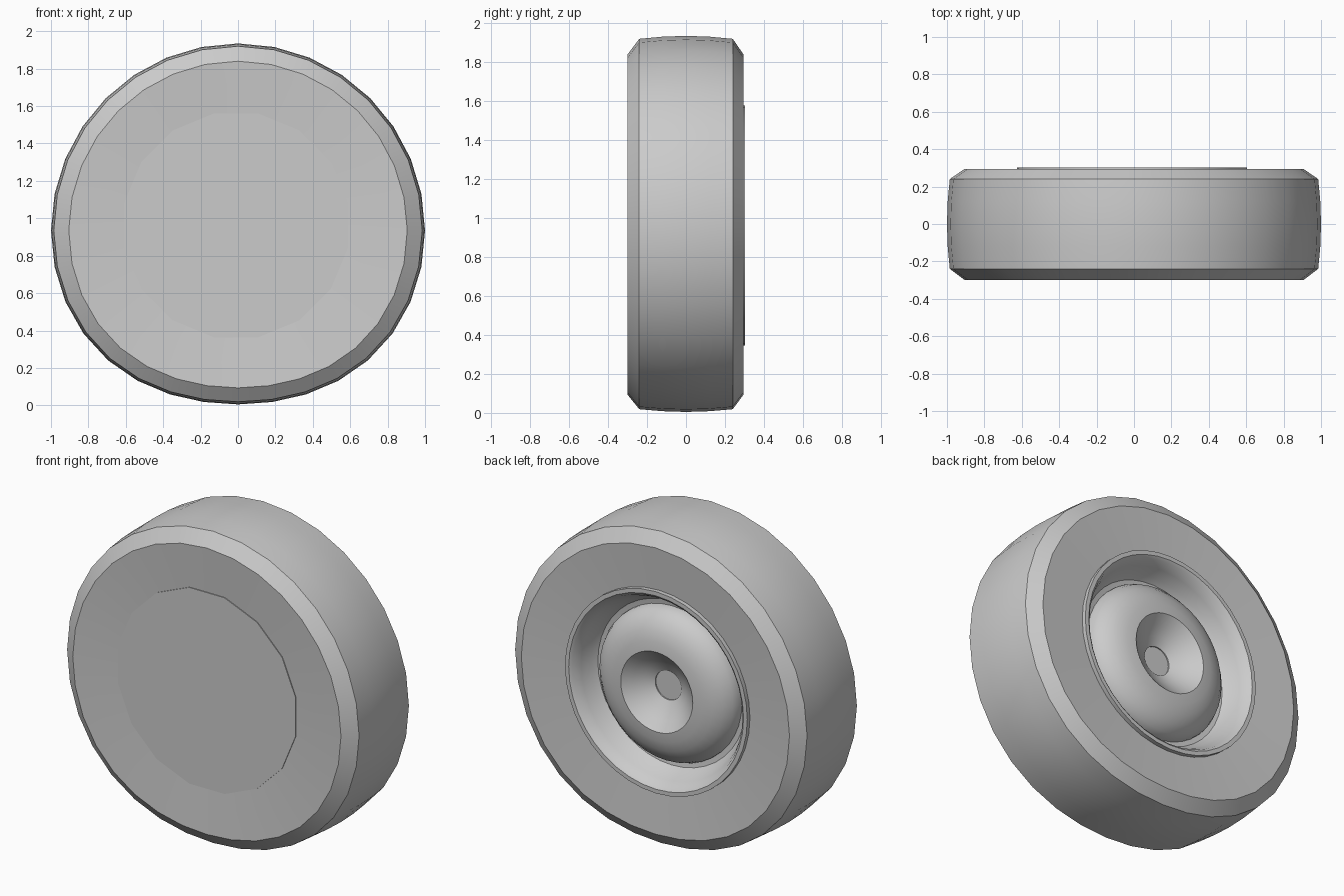
import bpy
import bmesh
from math import sin, cos, pi, radians

cube = bpy.data.objects.get("Cube")
if cube:
    bpy.data.objects.remove(cube, do_unlink=True)

grey = bpy.data.materials.new("plain grey")
grey.use_nodes = True
colour = (0.6, 0.6, 0.6, 1)
grey.diffuse_color = colour
grey.node_tree.nodes["Principled BSDF"].inputs["Base Color"].default_value = colour

HUB_X, HUB_Z = -0.01, 0.962
TYRE_Z = 0.935


def hub_place(r, a):
    return HUB_X + r * sin(a), HUB_Z + r * cos(a)


def tyre_place(r, a):
    # The tread sags where it meets the ground; the inner edge stays round on the hub
    w = min(1, max(0, (r - 0.6) / 0.3))
    sag = 0.07 * w * max(0, -cos(a)) ** 4
    r *= 1 - sag
    return HUB_X * (1 - w) + r * sin(a), TYRE_Z * w + HUB_Z * (1 - w) + r * cos(a)


def lathe(name, profile, sides, place, closed=False, phase=0.0):
    """Spin a (radius, y) profile around the wheel axle."""
    bm = bmesh.new()
    rings = []
    for r, y in profile:
        ring = []
        for i in range(sides):
            x, z = place(r, 2 * pi * (i + phase) / sides)
            ring.append(bm.verts.new((x, y, z)))
        rings.append(ring)
    pairs = list(zip(rings, rings[1:]))
    if closed:
        pairs.append((rings[-1], rings[0]))
    for a, b in pairs:
        for i in range(sides):
            j = (i + 1) % sides
            bm.faces.new((a[i], a[j], b[j], b[i]))
    bmesh.ops.remove_doubles(bm, verts=bm.verts, dist=1e-5)
    bmesh.ops.recalc_face_normals(bm, faces=bm.faces)
    mesh = bpy.data.meshes.new(name)
    bm.to_mesh(mesh)
    bm.free()
    mesh.materials.append(grey)
    obj = bpy.data.objects.new(name, mesh)
    bpy.context.collection.objects.link(obj)
    bpy.ops.object.select_all(action="DESELECT")
    obj.select_set(True)
    bpy.context.view_layer.objects.active = obj
    bpy.ops.object.shade_smooth_by_angle(angle=radians(30))
    return obj


# Tyre: dished side walls, chamfered shoulders and a slightly bulging tread
tyre_profile = [(0.59, -0.28), (0.905, -0.3), (0.985, -0.24), (0.996, -0.12),
                (1.0, 0), (0.996, 0.12), (0.985, 0.24), (0.905, 0.295), (0.6, 0.275)]
lathe("tyre", tyre_profile, 32, tyre_place, closed=True)

# Flat cap covering the front of the hub
cap_profile = [(0, -0.286), (0.61, -0.286), (0.61, -0.25), (0, -0.25)]
lathe("front_hub_cap", cap_profile, 16, hub_place, phase=0.5)

# Raised lip and sloping bowl on the back
rim_profile = [(0.615, 0.25), (0.615, 0.302), (0.59, 0.302), (0.575, 0.29),
               (0.55, 0.24), (0.525, 0.18), (0.5, 0.15), (0.44, 0.14),
               (0, 0.12), (0, 0.05), (0.6, 0.05)]
lathe("back_rim", rim_profile, 40, hub_place, closed=True)

# Rounded hub with a funnel shaped centre
hub_profile = [(0.47, 0.13), (0.468, 0.165), (0.45, 0.205), (0.41, 0.245),
               (0.36, 0.273), (0.3, 0.29), (0.243, 0.296), (0.19, 0.25),
               (0.14, 0.212), (0.088, 0.185), (0.088, 0.178), (0, 0.178)]
lathe("back_hub", hub_profile, 40, hub_place)
